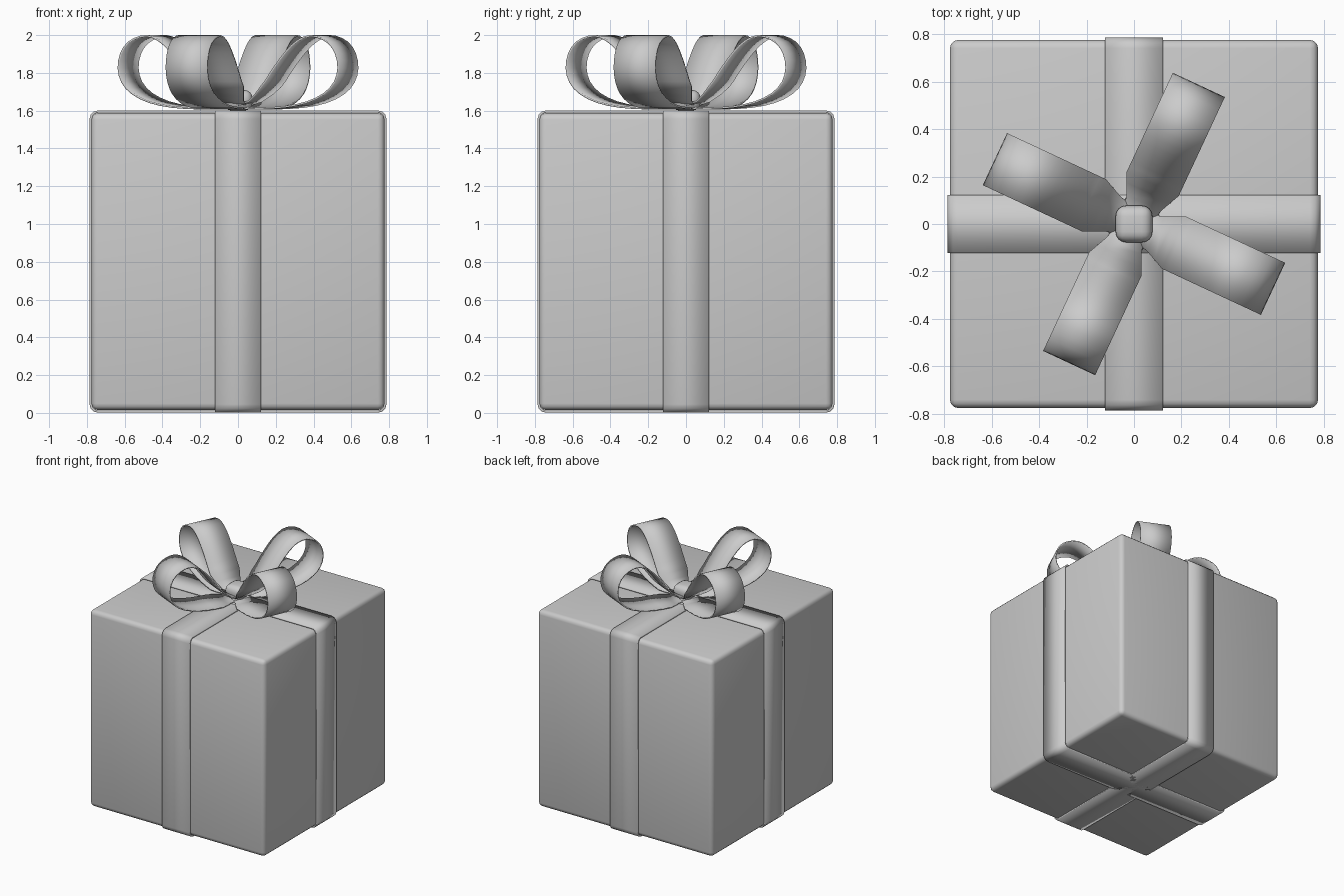
import bpy, bmesh
from math import cos, sin, pi, radians
from mathutils import Matrix, Vector

if "Cube" in bpy.data.objects:
    bpy.data.objects.remove(bpy.data.objects["Cube"])


def add_object(name, bm, angle=35):
    bmesh.ops.recalc_face_normals(bm, faces=bm.faces)
    mesh = bpy.data.meshes.new(name)
    bm.to_mesh(mesh)
    bm.free()
    ob = bpy.data.objects.new(name, mesh)
    bpy.context.collection.objects.link(ob)
    bpy.ops.object.select_all(action='DESELECT')
    bpy.context.view_layer.objects.active = ob
    ob.select_set(True)
    bpy.ops.object.shade_smooth_by_angle(angle=radians(angle))
    return ob


def rounded_cube(name, size, centre, bevel, segments):
    bm = bmesh.new()
    bmesh.ops.create_cube(bm, size=1)
    bmesh.ops.scale(bm, vec=size, verts=bm.verts)
    bmesh.ops.bevel(bm, geom=bm.edges[:], offset=bevel, segments=segments,
                    profile=0.5, affect='EDGES')
    bmesh.ops.translate(bm, vec=centre, verts=bm.verts)
    return add_object(name, bm)


def strip(name, points, closed, rotation):
    # points are (distance, height, half width)
    bm = bmesh.new()
    rows = [[bm.verts.new((r, s * w, z)) for s in (-1, 1)] for r, z, w in points]
    pairs = list(zip(rows, rows[1:]))
    if closed:
        pairs.append((rows[-1], rows[0]))
    for a, b in pairs:
        bm.faces.new((a[0], a[1], b[1], b[0]))
    bmesh.ops.rotate(bm, verts=bm.verts, cent=(0, 0, 0),
                     matrix=Matrix.Rotation(rotation, 3, 'Z'))
    return add_object(name, bm)


def solidify(ob, thickness, offset):
    mod = ob.modifiers.new("thickness", 'SOLIDIFY')
    mod.thickness = thickness
    mod.offset = offset


# Box
CENTRE_Z = 0.801
rounded_cube("box", (1.552, 1.552, 1.572), (0, 0, CENTRE_Z), 0.035, 3)

# Ribbon bands wrapped around the box both ways
for i, name in enumerate(("band_side_to_side", "band_front_to_back")):
    half, half_z, rad = 0.786, 0.8, 0.045
    outline = []
    for k in range(4):
        sx, sz = ((1, 1), (-1, 1), (-1, -1), (1, -1))[k]
        for step in range(4):
            a = k * pi / 2 + step * pi / 6
            outline.append((sx * (half - rad) + rad * cos(a),
                            CENTRE_Z + sz * (half_z - rad) + rad * sin(a), 0.123))
    solidify(strip(name, outline, True, i * pi / 2), 0.012, -1)

# Bow loop profile: out along the box top, around and back to the knot
F = 0.121
profile = [(0, 1.615, .07), (.1, 1.61, .08), (.19, 1.612, F), (.33, 1.62, F),
           (.46, 1.645, F), (.56, 1.69, F), (.62, 1.75, F), (.642, 1.825, F),
           (.628, 1.9, F), (.585, 1.96, F), (.51, 1.993, F), (.44, 1.988, F),
           (.37, 1.945, F), (.3, 1.87, F), (.24, 1.79, F), (.19, 1.725, F),
           (.1, 1.65, .08), (0, 1.625, .06)]


def smooth(points):
    # Insert one spline midpoint between each pair of points
    p = [Vector(q) for q in points]
    out = []
    for i in range(len(p) - 1):
        before, after = p[max(i - 1, 0)], p[min(i + 2, len(p) - 1)]
        mid = (9 * (p[i] + p[i + 1]) - before - after) / 16
        mid.z = min(mid.z, F)
        out += [p[i], mid]
    return out + [p[-1]]


for k in range(4):
    loop = strip(f"bow_loop_{k + 1}", smooth(profile), False,
                 radians(-25 + 90 * k))
    solidify(loop, 0.01, 0)

# Knot at the middle of the bow
rounded_cube("bow_knot", (0.155, 0.155, 0.11), (0, 0, 1.655), 0.045, 4)
